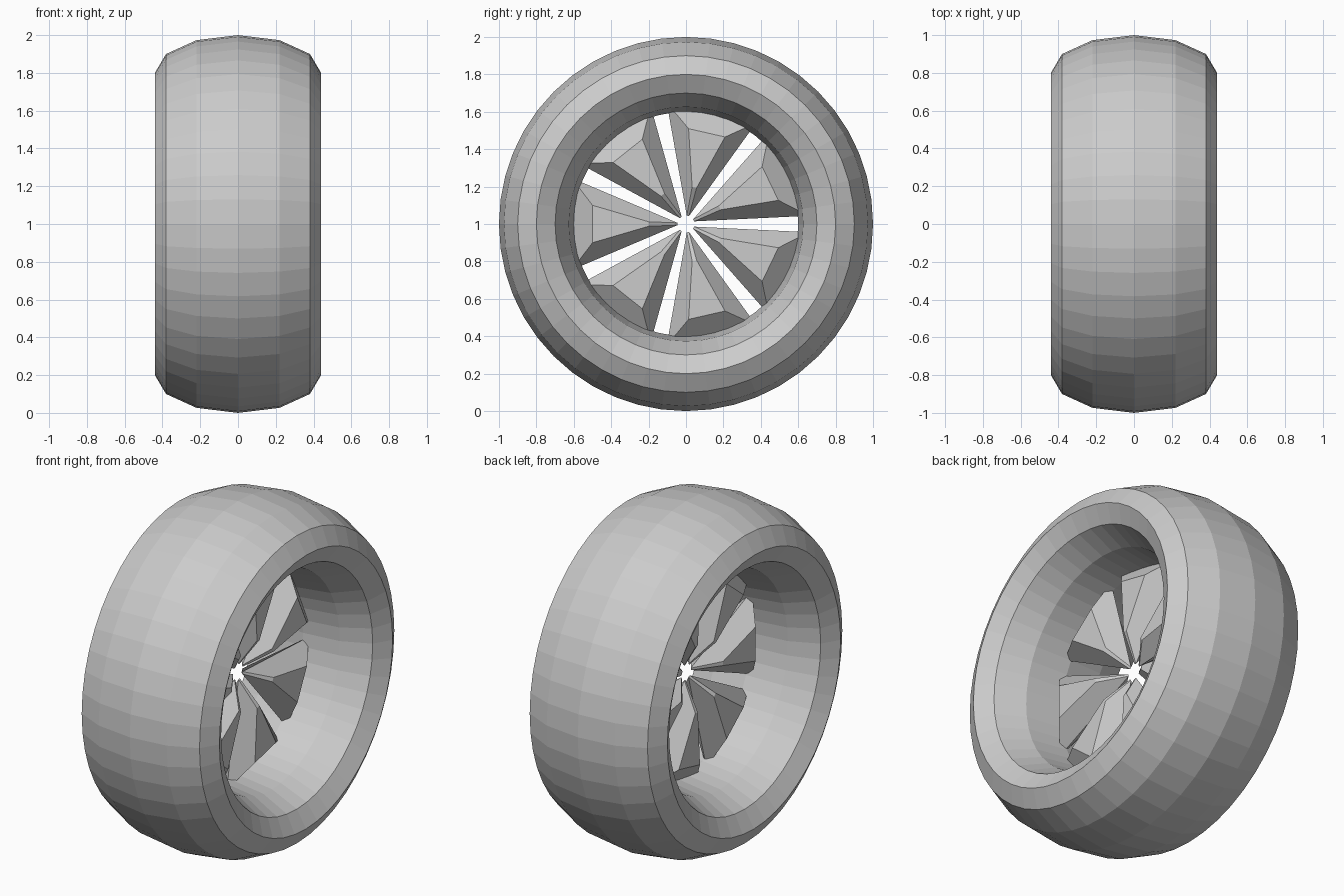
import bpy, bmesh, math
from mathutils import Matrix

if "Cube" in bpy.data.objects:
    bpy.data.objects.remove(bpy.data.objects["Cube"])

# Tyre: faceted ring, axis along x, stretched into a wide oval section
bpy.ops.mesh.primitive_torus_add(major_segments=48, minor_segments=12,
                                 major_radius=0.8, minor_radius=0.2)
tyre = bpy.context.object
tyre.name = "tyre"
tyre.data.transform(Matrix.Diagonal((1, 1, 2.2, 1)))
tyre.data.transform(Matrix.Rotation(math.pi / 2, 4, 'Y'))
tyre.location.z = 1

# Spoke outlines (radial, sideways): wide at mid-plane, smaller raised faces
MID = [(0.045, -0.006), (0.61, -0.245), (0.61, 0.245), (0.045, 0.006)]
TOP = [(0.2, -0.012), (0.5, -0.1), (0.5, 0.1), (0.2, 0.012)]
HEIGHT = 0.1


def spoke(index, angle):
    bm = bmesh.new()
    mid = [bm.verts.new((0, r, t)) for r, t in MID]
    for side in (1, -1):
        top = [bm.verts.new((side * HEIGHT, r, t)) for r, t in TOP]
        bm.faces.new(top)
        for i in range(4):
            j = (i + 1) % 4
            bm.faces.new((mid[i], mid[j], top[j], top[i]))
    bmesh.ops.recalc_face_normals(bm, faces=bm.faces[:])
    mesh = bpy.data.meshes.new("spoke")
    bm.to_mesh(mesh)
    bm.free()
    ob = bpy.data.objects.new(f"spoke_{index + 1}", mesh)
    ob.location.z = 1
    ob.rotation_euler.x = angle
    bpy.context.collection.objects.link(ob)


# Seven spokes around the axle line
for k in range(7):
    spoke(k, math.pi + k * math.tau / 7)
